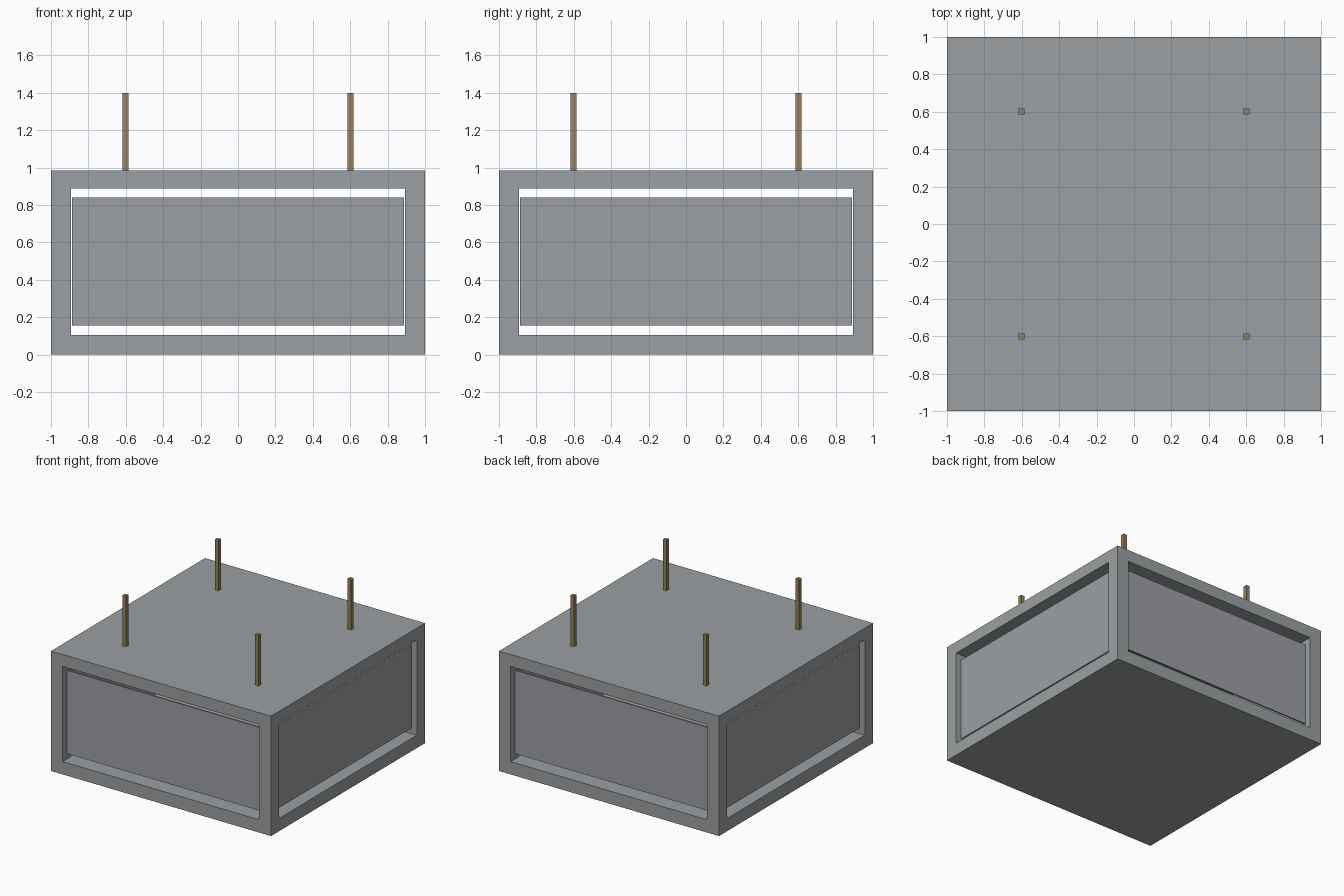
import bpy
from math import radians
from mathutils import Matrix

old = bpy.data.objects.get("Cube")
if old:
    bpy.data.objects.remove(old, do_unlink=True)


def material(name, rgb):
    mat = bpy.data.materials.new(name)
    mat.use_nodes = True
    mat.diffuse_color = (*rgb, 1)
    mat.node_tree.nodes["Principled BSDF"].inputs["Base Color"].default_value = (*rgb, 1)
    return mat


def box(name, low, high, mat=None):
    """Axis-aligned box between two corners."""
    bpy.ops.mesh.primitive_cube_add(size=1)
    obj = bpy.context.object
    obj.name = name
    size = [b - a for a, b in zip(low, high)]
    centre = [(a + b) / 2 for a, b in zip(low, high)]
    obj.data.transform(Matrix.Translation(centre) @ Matrix.Diagonal((*size, 1)))
    if mat:
        obj.data.materials.append(mat)
    return obj


grey = material("frame grey", (0.33, 0.35, 0.36))
panel_grey = material("panel grey", (0.33, 0.345, 0.37))
bronze = material("rod bronze", (0.32, 0.22, 0.115))

HEIGHT, OPEN_X, OPEN_LOW, OPEN_HIGH = 0.985, 0.893, 0.105, 0.887

# Frame: solid block with a window bored through in each direction
frame = box("frame", (-1, -1, 0), (1, 1, HEIGHT), grey)
cutters = [
    box("cutter_front", (-OPEN_X, -1.2, OPEN_LOW), (OPEN_X, 1.2, OPEN_HIGH)),
    box("cutter_side", (-1.2, -OPEN_X, OPEN_LOW), (1.2, OPEN_X, OPEN_HIGH)),
]
bpy.context.view_layer.objects.active = frame
for cutter in cutters:
    cutter.hide_render = True
    cut = frame.modifiers.new("window", "BOOLEAN")
    cut.object = cutter
    cut.operation = "DIFFERENCE"
    cut.solver = "EXACT"
    bpy.ops.object.modifier_apply(modifier=cut.name)
for cutter in cutters:
    bpy.data.objects.remove(cutter, do_unlink=True)

# Thin floating panels, one recessed in each window
for i, side in enumerate(("front", "left", "back", "right")):
    panel = box(side + "_panel", (-0.887, -0.955, 0.155), (0.887, -0.943, 0.84), panel_grey)
    panel.data.transform(Matrix.Rotation(radians(90 * i), 4, "Z"))

# Hanging rods
for x, x_name in ((0.602, "left"), (-0.602, "right")):
    for y, y_name in ((-0.602, "front"), (0.602, "back")):
        box(f"{y_name}_{x_name}_rod", (x - 0.016, y - 0.016, HEIGHT),
            (x + 0.016, y + 0.016, 1.4), bronze)
